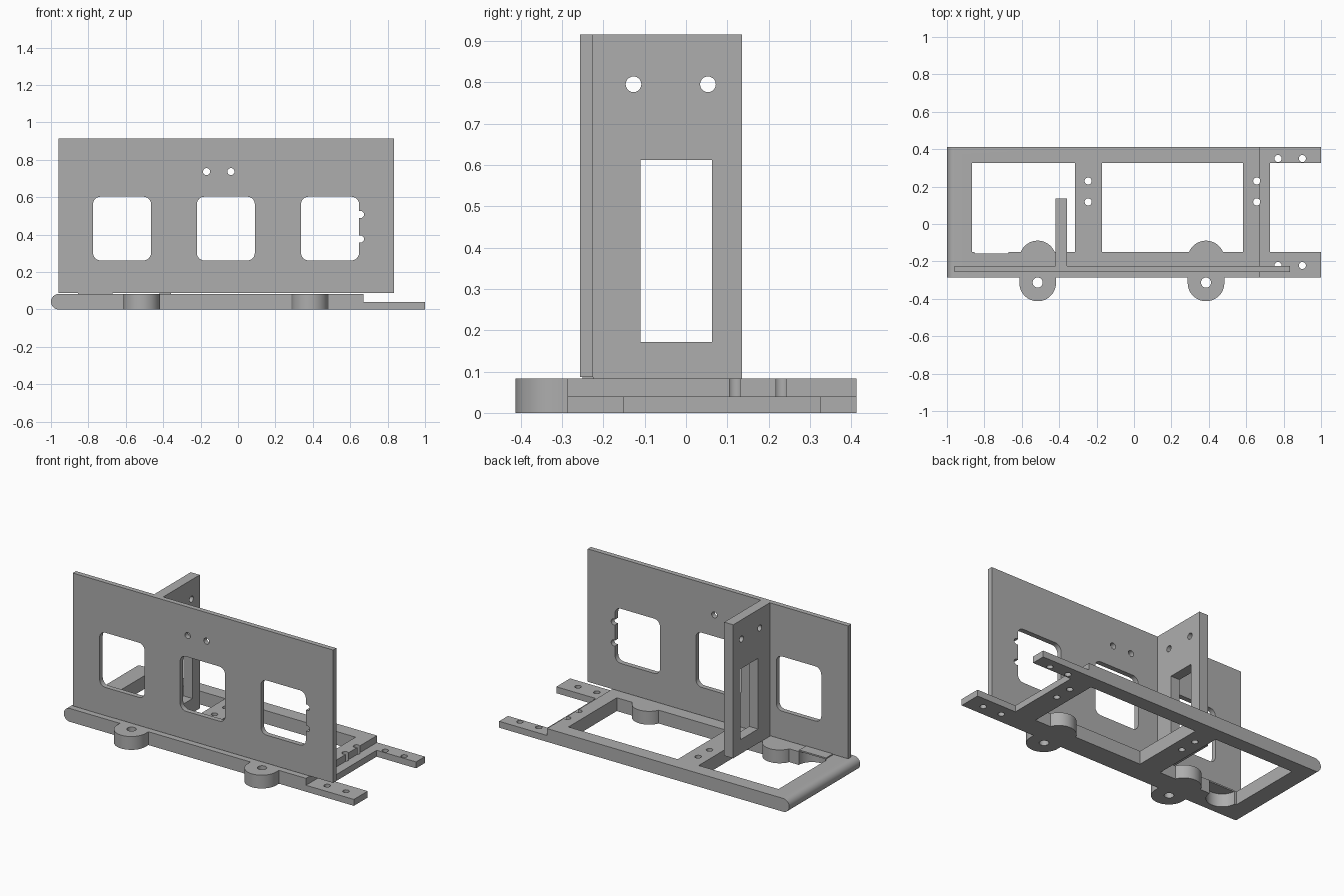
import bpy, bmesh, math
from mathutils import Vector

cube = bpy.data.objects.get("Cube")
if cube:
    bpy.data.objects.remove(cube, do_unlink=True)

# Single grey material
grey = bpy.data.materials.new("plain grey")
grey.use_nodes = True
colour = (0.42, 0.42, 0.42, 1)
grey.diffuse_color = colour
grey.node_tree.nodes["Principled BSDF"].inputs["Base Color"].default_value = colour


def prism(name, outline, axis, low, high):
    """Extrude a 2D outline along an axis; the outline uses the other two axes in order."""
    def place(u, v, w):
        return {"x": (w, u, v), "y": (u, w, v), "z": (u, v, w)}[axis]
    bm = bmesh.new()
    face = bm.faces.new([bm.verts.new(place(u, v, low)) for u, v in outline])
    grown = bmesh.ops.extrude_face_region(bm, geom=[face])["geom"]
    shift = Vector(place(0, 0, high - low))
    bmesh.ops.translate(bm, vec=shift, verts=[g for g in grown if isinstance(g, bmesh.types.BMVert)])
    bmesh.ops.recalc_face_normals(bm, faces=bm.faces)
    mesh = bpy.data.meshes.new(name)
    bm.to_mesh(mesh)
    bm.free()
    mesh.materials.append(grey)
    ob = bpy.data.objects.new(name, mesh)
    bpy.context.collection.objects.link(ob)
    return ob


def arc(cu, cv, r, start=0, end=360, steps=32):
    count = steps if end - start == 360 else steps + 1
    angles = [math.radians(start + (end - start) * i / steps) for i in range(count)]
    return [(cu + r * math.cos(a), cv + r * math.sin(a)) for a in angles]


def rect(u0, v0, u1, v1, r=0):
    if not r:
        return [(u0, v0), (u1, v0), (u1, v1), (u0, v1)]
    return (arc(u1 - r, v1 - r, r, 0, 90, 6) + arc(u0 + r, v1 - r, r, 90, 180, 6)
            + arc(u0 + r, v0 + r, r, 180, 270, 6) + arc(u1 - r, v0 + r, r, 270, 360, 6))


def combine(ob, tool, operation):
    """Apply an exact boolean and remove the tool."""
    mod = ob.modifiers.new("shape", "BOOLEAN")
    mod.operation, mod.object, mod.solver = operation, tool, "EXACT"
    bpy.context.view_layer.update()
    graph = bpy.context.evaluated_depsgraph_get()
    mesh = bpy.data.meshes.new_from_object(ob.evaluated_get(graph))
    ob.modifiers.clear()
    ob.data = mesh
    bpy.data.objects.remove(tool, do_unlink=True)


def cut(ob, outline, axis, low=-0.5, high=1.5):
    combine(ob, prism("cutter", outline, axis, low, high), "DIFFERENCE")


# Base frame: rounded left end, stepped down at the other end
TOP, STEP, FRONT, BACK = 0.083, 0.04, -0.287, 0.412
INNER_FRONT, INNER_BACK = -0.151, 0.325
r = TOP / 2
profile = arc(r - 1, r, r, 90, 270, 16) + [(1, 0), (1, STEP), (0.67, STEP), (0.67, TOP)]
base = prism("base_frame", profile, "y", FRONT, BACK)
for x0, x1 in ((-0.865, -0.315), (-0.17, 0.583), (0.728, 1.2)):
    cut(base, rect(x0, INNER_FRONT, x1, INNER_BACK), "z")

# Half-round pocket in the front rail
cut(base, arc(-0.762, INNER_FRONT, 0.09), "z")

# Mounting lugs with rounded ends on both sides of the front rail
for x in (-0.515, 0.385):
    lug = arc(x, -0.187, 0.098, 0, 180, 24) + arc(x, -0.315, 0.098, 180, 360, 24)
    combine(base, prism("lug", lug, "z", 0, TOP), "UNION")
    cut(base, arc(x, -0.313, 0.027), "z")

# Screw holes in the crossbars and rail ends
for x, ys in ((-0.245, (0.118, 0.23)), (0.656, (0.118, 0.23)),
              (0.77, (-0.222, 0.35)), (0.9, (-0.222, 0.35))):
    for y in ys:
        cut(base, arc(x, y, 0.019, steps=20), "z")

# Thin cover above the pocket
cover = prism("pocket_cover", rect(-0.855, -0.25, -0.67, -0.158), "z", 0.081, 0.09)

# Long wall with three rounded windows and two screw holes
wall = prism("long_wall", rect(-0.96, 0.087, 0.835, 0.915), "y", -0.256, -0.225)
for x in (-0.775, -0.22, 0.337):
    cut(wall, rect(x, 0.262, x + 0.31, 0.603, 0.04), "y")
for x in (-0.168, -0.038):
    cut(wall, arc(x, 0.737, 0.019, steps=20), "y")

# Small notches beside the last window
for z in (0.508, 0.377):
    cut(wall, arc(0.655, z, 0.019, steps=16), "y")

# Cross partition with a tall opening and two screw holes
partition = prism("cross_partition", rect(-0.225, TOP, 0.135, 0.915), "x", -0.42, -0.358)
cut(partition, rect(-0.11, 0.172, 0.063, 0.612), "x")
for y in (-0.127, 0.053):
    cut(partition, arc(y, 0.795, 0.019, steps=20), "x")

# Smooth round surfaces, crisp edges
bpy.ops.object.select_all(action="DESELECT")
for ob in (base, cover, wall, partition):
    ob.select_set(True)
bpy.context.view_layer.objects.active = base
bpy.ops.object.shade_smooth_by_angle(angle=math.radians(30))
